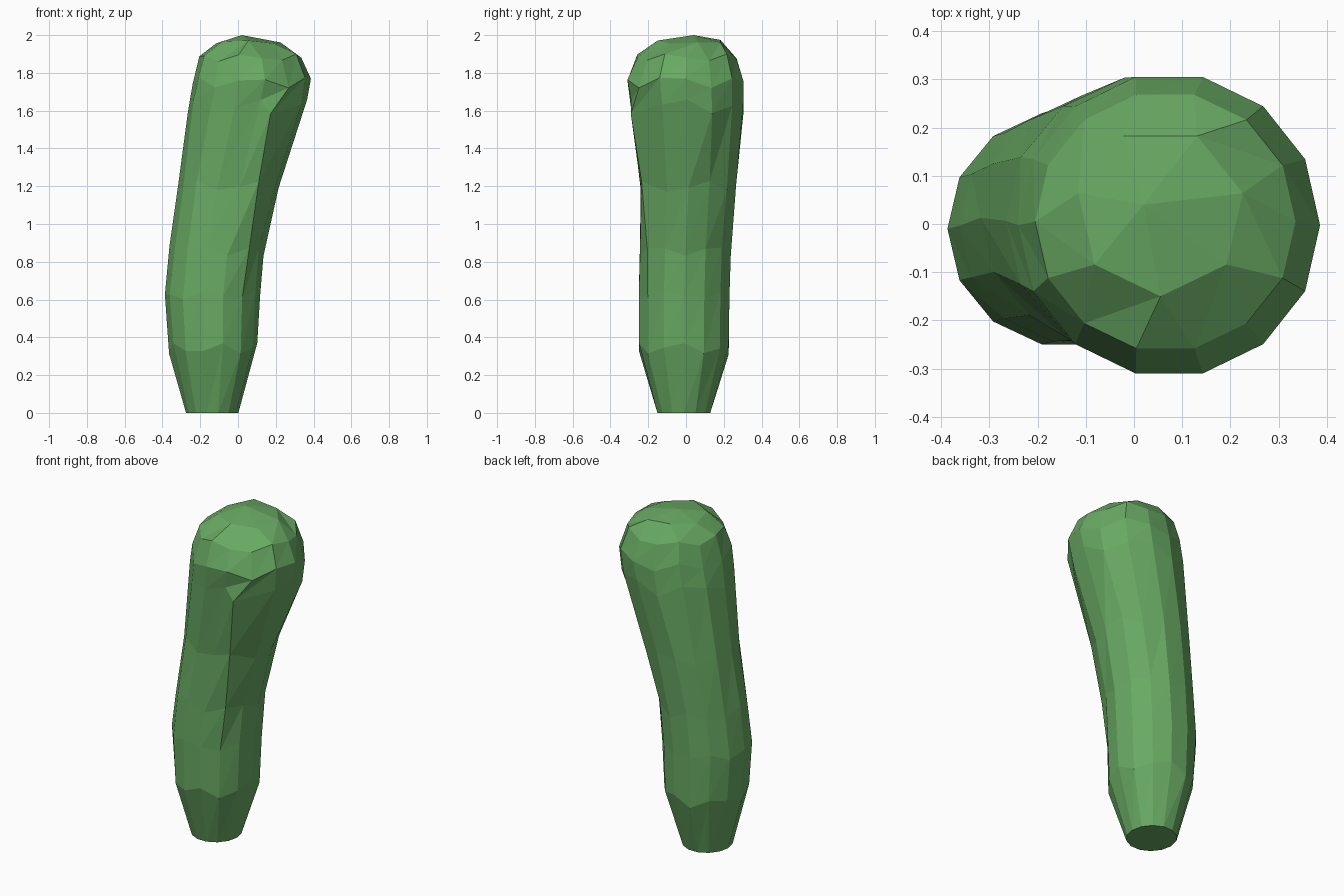
import bpy, bmesh, math

if "Cube" in bpy.data.objects:
    bpy.data.objects.remove(bpy.data.objects["Cube"])

SIDES = 14

# cross-sections: z, x min, x max, y min, y max, stagger in height
SECTIONS = [
    (0.00, -0.275, 0.002, -0.155, 0.132, 0.0),
    (0.34, -0.365, 0.102, -0.255, 0.232, 0.03),
    (0.62, -0.387, 0.117, -0.256, 0.236, 0.02),
    (0.86, -0.362, 0.135, -0.250, 0.243, 0.03),
    (1.20, -0.318, 0.215, -0.246, 0.272, 0.03),
    (1.62, -0.266, 0.366, -0.298, 0.311, 0.04),
    (1.75, -0.240, 0.386, -0.318, 0.313, 0.03),
    (1.88, -0.205, 0.335, -0.265, 0.275, 0.02),
]
CREST = (1.965, -0.12, 0.23, -0.15, 0.20)   # coarser ring near the top
PEAK = (0.02, 0.04, 2.0)

bm = bmesh.new()


def ring(n, z, x0, x1, y0, y1, stagger=0.0, turn=0.0):
    cx, cy, rx, ry = (x0 + x1) / 2, (y0 + y1) / 2, (x1 - x0) / 2, (y1 - y0) / 2
    verts = []
    for i in range(n):
        a = 2 * math.pi * i / n + turn
        dz = stagger * math.sin(2.3 * i + 5 * z)
        verts.append(bm.verts.new((cx + rx * math.cos(a), cy + ry * math.sin(a), z + dz)))
    return verts


# shaft and head: lofted rings
rings = [ring(SIDES, *s) for s in SECTIONS]
# sharp fold on the front right, between the shaft and the head
for r, (x, y) in ((3, (0.06, -0.205)), (4, (0.11, -0.235)), (5, (0.172, -0.292))):
    rings[r][12].co.x, rings[r][12].co.y = x, y
bm.faces.new(reversed(rings[0]))
for a, b in zip(rings, rings[1:]):
    for i in range(SIDES):
        j = (i + 1) % SIDES
        bm.faces.new((a[i], a[j], b[j]))
        bm.faces.new((a[i], b[j], b[i]))

# crown: half as many sides, closing to a peak
rim = rings[-1]
n = SIDES // 2
crest = ring(n, *CREST, stagger=0.01, turn=math.pi / SIDES)
peak = bm.verts.new(PEAK)
for j in range(n):
    k = (j + 1) % n
    a0, a1, a2 = rim[2 * j], rim[2 * j + 1], rim[(2 * j + 2) % SIDES]
    bm.faces.new((a0, a1, crest[j]))
    bm.faces.new((a1, crest[k], crest[j]))
    bm.faces.new((a1, a2, crest[k]))
    bm.faces.new((crest[j], crest[k], peak))

bmesh.ops.recalc_face_normals(bm, faces=bm.faces)
mesh = bpy.data.meshes.new("cactus_stem")
bm.to_mesh(mesh)
bm.free()

green = bpy.data.materials.new("leaf green")
green.diffuse_color = (0.14, 0.40, 0.125, 1)
green.use_nodes = True
green.node_tree.nodes["Principled BSDF"].inputs["Base Color"].default_value = green.diffuse_color
mesh.materials.append(green)
stem = bpy.data.objects.new("cactus_stem", mesh)
bpy.context.collection.objects.link(stem)
